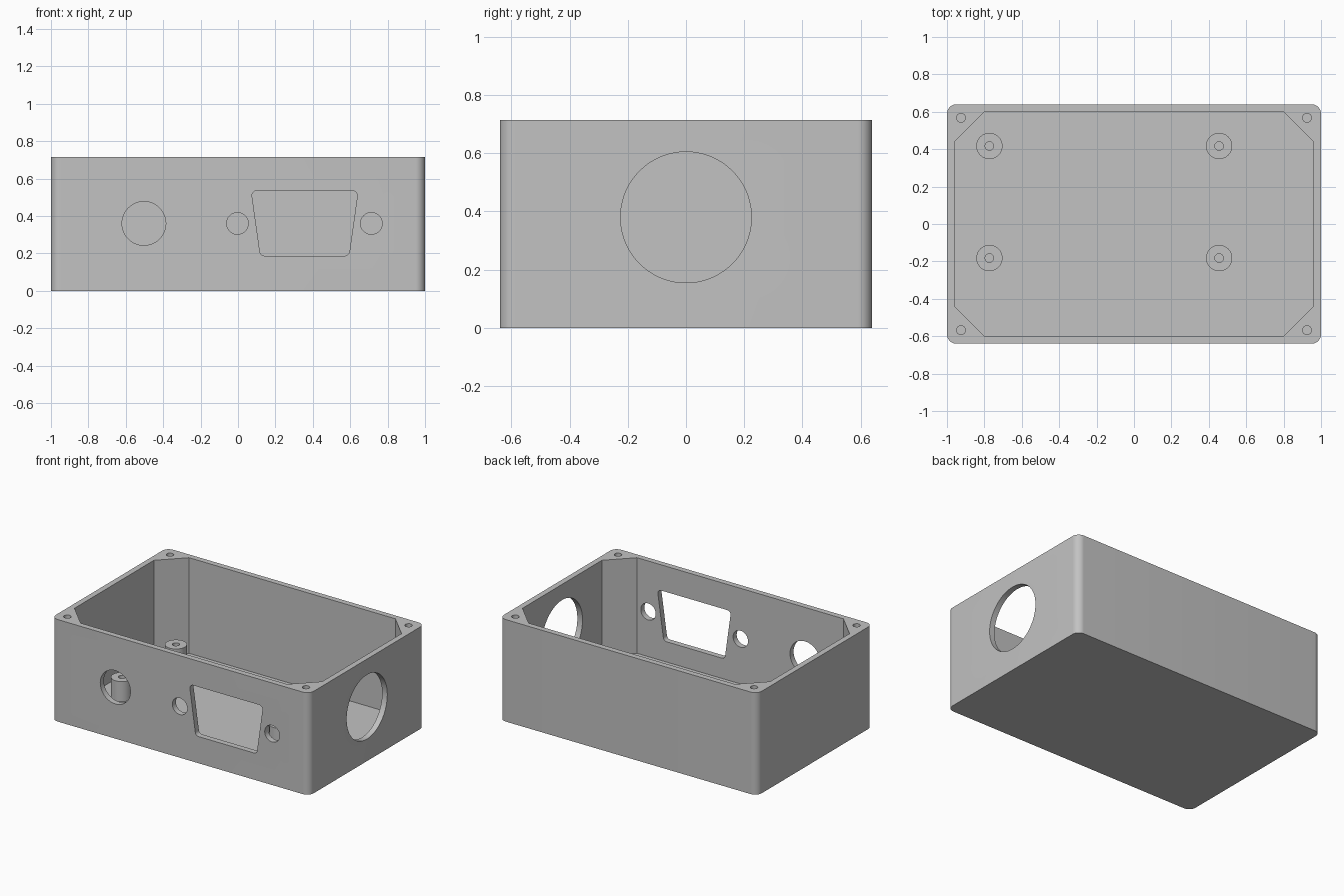
import bpy, bmesh, math
from mathutils import Vector

cube = bpy.data.objects.get("Cube")
if cube:
    bpy.data.objects.remove(cube)

HEIGHT, FLOOR, BOSS_TOP = 0.715, 0.045, 0.185

grey = bpy.data.materials.new("grey_plastic")
grey.use_nodes = True
colour = (0.54, 0.54, 0.54, 1)
grey.diffuse_color = colour
grey.node_tree.nodes["Principled BSDF"].inputs["Base Color"].default_value = colour


def circle(cx, cy, r, n=48):
    return [(cx + r * math.cos(i * math.tau / n), cy + r * math.sin(i * math.tau / n))
            for i in range(n)]


def rounded(points, r, steps=8):
    """Fillet every corner of a convex outline."""
    pts, out = [Vector(p) for p in points], []
    for i, p in enumerate(pts):
        u = (pts[i - 1] - p).normalized()
        v = (pts[(i + 1) % len(pts)] - p).normalized()
        half = u.angle(v) / 2
        centre = p + (u + v).normalized() * r / math.sin(half)
        start = p + u * r / math.tan(half) - centre
        end = p + v * r / math.tan(half) - centre
        out += [tuple(centre + start.lerp(end, k / steps).normalized() * r)
                for k in range(steps + 1)]
    return out


def prism(name, outline, low, high, axis="z"):
    """Extrude an outline along an axis from low to high."""
    place = {"x": lambda a, b, t: (t, a, b),
             "y": lambda a, b, t: (a, t, b),
             "z": lambda a, b, t: (a, b, t)}[axis]
    bm = bmesh.new()
    face = bm.faces.new([bm.verts.new(place(a, b, low)) for a, b in outline])
    top = bmesh.ops.extrude_face_region(bm, geom=[face])["geom"]
    verts = [g for g in top if isinstance(g, bmesh.types.BMVert)]
    bmesh.ops.translate(bm, verts=verts, vec=place(0, 0, high - low))
    bmesh.ops.recalc_face_normals(bm, faces=bm.faces)
    mesh = bpy.data.meshes.new(name)
    bm.to_mesh(mesh)
    bm.free()
    mesh.materials.append(grey)
    obj = bpy.data.objects.new(name, mesh)
    bpy.context.collection.objects.link(obj)
    return obj


def select(obj):
    bpy.ops.object.select_all(action="DESELECT")
    obj.select_set(True)
    bpy.context.view_layer.objects.active = obj


def cut(obj, cutter):
    """Subtract the cutter and throw it away."""
    cutter.hide_render = True
    mod = obj.modifiers.new("cut", "BOOLEAN")
    mod.operation, mod.solver, mod.object = "DIFFERENCE", "EXACT", cutter
    select(obj)
    bpy.ops.object.modifier_apply(modifier=mod.name)
    bpy.data.objects.remove(cutter)


def smooth(obj):
    select(obj)
    bpy.ops.object.shade_smooth_by_angle(angle=math.radians(30))


# Outer shell with rounded vertical corners
box = prism("enclosure_box", rounded([(-1, -0.64), (1, -0.64), (1, 0.64), (-1, 0.64)], 0.05),
            0, HEIGHT)

# Cavity with cut-off corners, leaving solid corner pillars
cavity = [(-0.8, -0.6), (0.8, -0.6), (0.96, -0.44), (0.96, 0.44),
          (0.8, 0.6), (-0.8, 0.6), (-0.96, 0.44), (-0.96, -0.44)]
cut(box, prism("cavity_cutter", cavity, FLOOR, HEIGHT + 0.1))

# Lid screw holes in the corner pillars
for sx in (-1, 1):
    for sy in (-1, 1):
        cut(box, prism("screw_cutter", circle(sx * 0.925, sy * 0.568, 0.024, 24),
                       0.3, HEIGHT + 0.1))

# Front wall: cable hole, connector screw holes and connector opening
for x, r in ((-0.503, 0.117), (-0.003, 0.058), (0.713, 0.058)):
    cut(box, prism("front_hole_cutter", circle(x, 0.36, r), -0.7, -0.55, "y"))
opening = [(0.12, 0.187), (0.593, 0.187), (0.642, 0.535), (0.071, 0.535)]
cut(box, prism("connector_cutter", rounded(opening, 0.026), -0.7, -0.55, "y"))

# Right wall: large round hole
cut(box, prism("side_hole_cutter", circle(0, 0.38, 0.225, 72), 0.9, 1.1, "x"))
smooth(box)

# Four standoffs on the floor, each with a blind screw hole
for x, side in ((-0.773, "right"), (0.455, "left")):
    for y, end in ((-0.182, "front"), (0.417, "back")):
        boss = prism(f"standoff_{end}_{side}", circle(x, y, 0.07), FLOOR - 0.02, BOSS_TOP)
        cut(boss, prism("standoff_cutter", circle(x, y, 0.023, 24), FLOOR, BOSS_TOP + 0.1))
        smooth(boss)
